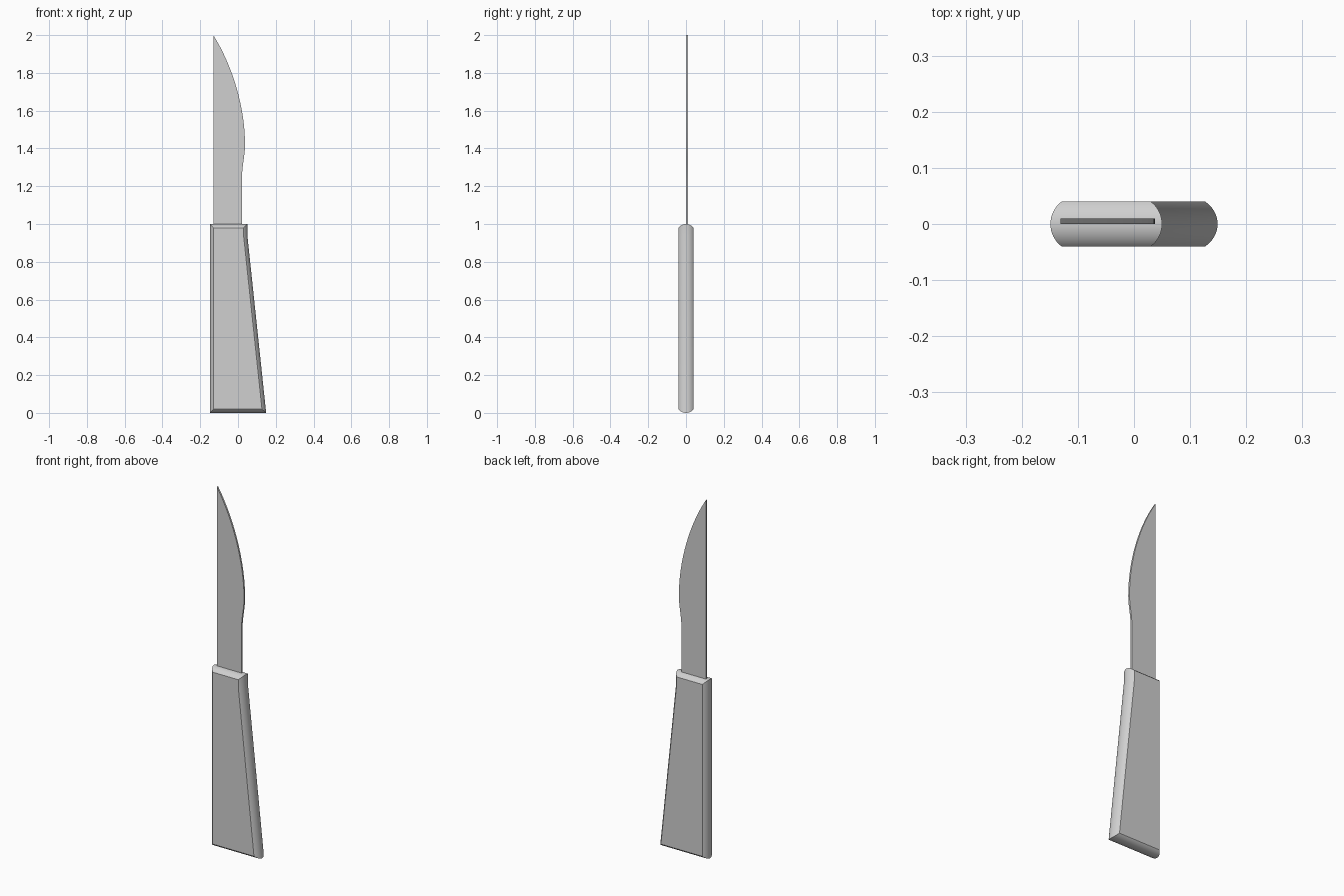
import bpy, bmesh, math
from mathutils import Vector
from mathutils.geometry import interpolate_bezier

default = bpy.data.objects.get("Cube")
if default:
    bpy.data.objects.remove(default, do_unlink=True)

grey = bpy.data.materials.new("light grey")
grey.use_nodes = True
colour = (0.63, 0.63, 0.63, 1)
grey.diffuse_color = colour
grey.node_tree.nodes["Principled BSDF"].inputs["Base Color"].default_value = colour


def inset(outline, d):
    """Move every edge of a counter-clockwise outline inwards by d, with mitred corners."""
    result = []
    for i, p in enumerate(outline):
        a = (p - outline[i - 1]).normalized()
        b = (outline[(i + 1) % len(outline)] - p).normalized()
        na, nb = Vector((-a.y, a.x)), Vector((-b.y, b.x))
        result.append(p + (na + nb) * d / (1 + na.dot(nb)))
    return result


def loft(name, layers):
    """Join x-z outlines, each given with its y position, into a closed solid."""
    bm = bmesh.new()
    rings = [[bm.verts.new((p.x, y, p.y)) for p in outline] for y, outline in layers]
    for low, high in zip(rings, rings[1:]):
        for i in range(len(low)):
            bm.faces.new((low[i - 1], low[i], high[i], high[i - 1]))
    bm.faces.new(rings[0])
    bm.faces.new(reversed(rings[-1]))
    bmesh.ops.recalc_face_normals(bm, faces=bm.faces)
    mesh = bpy.data.meshes.new(name)
    bm.to_mesh(mesh)
    bm.free()
    mesh.materials.append(grey)
    obj = bpy.data.objects.new(name, mesh)
    bpy.context.collection.objects.link(obj)
    bpy.ops.object.select_all(action="DESELECT")
    obj.select_set(True)
    bpy.context.view_layer.objects.active = obj
    bpy.ops.object.shade_smooth_by_angle(angle=math.radians(30))
    return obj


# Handle: tapered slab whose rim bulges outwards in a shallow arc
handle_outline = [Vector(p) for p in
                  ((-0.149, 0), (0.149, 0), (0.05, 0.935), (0.05, 1), (-0.149, 1))]
radius, half_angle, steps = 0.05, math.asin(0.8), 16
layers = []
for i in range(steps + 1):
    a = half_angle * (2 * i / steps - 1)
    layers.append((radius * math.sin(a), inset(handle_outline, radius * (1 - math.cos(a)))))
loft("handle", layers)


# Blade: thin plate with straight back, curved belly and narrow neck
def curve(*points):
    return [p.to_2d() for p in interpolate_bezier(*[Vector((x, z, 0)) for x, z in points], 24)]


neck = curve((0.021, 1.24), (0.021, 1.31), (0.037, 1.36), (0.037, 1.42))
belly = curve((0.037, 1.42), (0.037, 1.62), (-0.03, 1.84), (-0.131, 2))
blade_outline = [Vector((-0.131, 0.97)), Vector((0.021, 0.97))] + neck + belly[1:]
loft("blade", [(0, blade_outline), (0.01, blade_outline)])
